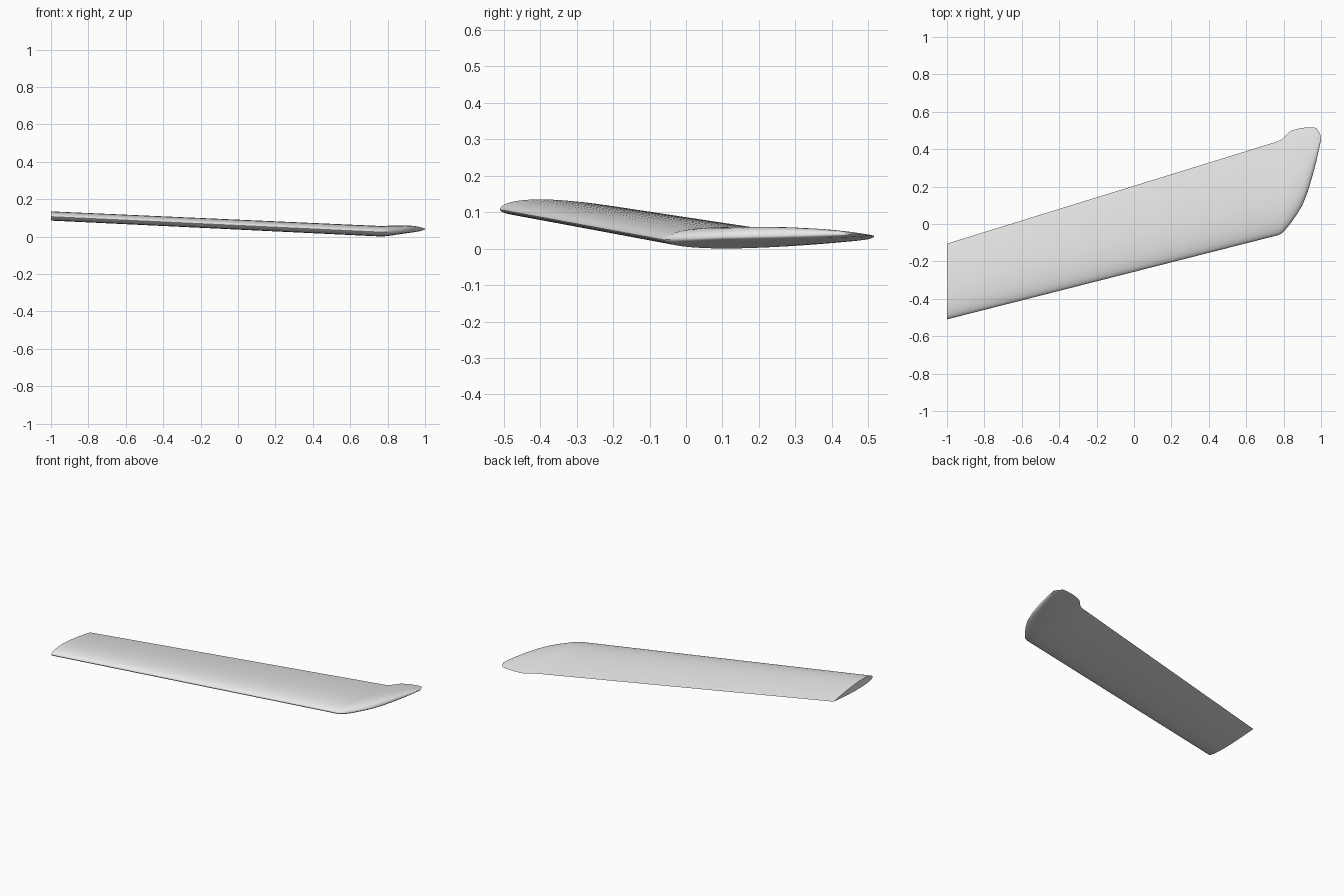
import bpy, bmesh, math

cube = bpy.data.objects.get("Cube")
if cube:
    bpy.data.objects.remove(cube, do_unlink=True)

# One plain material
paint = bpy.data.materials.new("light_grey")
paint.use_nodes = True
grey = (0.8, 0.8, 0.8, 1)
paint.diffuse_color = grey
paint.node_tree.nodes["Principled BSDF"].inputs["Base Color"].default_value = grey

# Stations: x, leading y, trailing y, leading z, trailing z, rise above, drop below
ROOT = (-1, -0.51, -0.105, 0.107, 0.1, 0.03, 0.019)
JOINT = (0.77, -0.06, 0.442, 0.024, 0.019, 0.034, 0.022)
TIP = [
    (0.79, -0.05, 0.453, 0.025, 0.02, 0.034, 0.021),
    (0.81, -0.03, 0.473, 0.026, 0.022, 0.034, 0.02),
    (0.835, 0, 0.497, 0.027, 0.025, 0.033, 0.018),
    (0.87, 0.05, 0.508, 0.029, 0.028, 0.031, 0.015),
    (0.9, 0.1, 0.514, 0.031, 0.031, 0.029, 0.013),
    (0.93, 0.175, 0.516, 0.033, 0.033, 0.025, 0.011),
    (0.955, 0.26, 0.516, 0.035, 0.035, 0.02, 0.009),
    (0.975, 0.335, 0.514, 0.037, 0.036, 0.014, 0.007),
    (0.988, 0.395, 0.493, 0.039, 0.038, 0.008, 0.005),
    (1, 0.45, 0.47, 0.04, 0.04, 0.002, 0.002),
]
SPANS = 12
STEPS = 20


def thickness(t):
    """Aerofoil half thickness along the chord, peaking at one."""
    return 2 * (1.4845 * math.sqrt(t) - 0.63 * t - 1.758 * t**2
                + 1.4215 * t**3 - 0.518 * t**4)


def section(x, y0, y1, z0, z1, rise, drop):
    """Closed loop: over the top to the trailing edge, back underneath."""
    loop = []
    for i in range(2 * STEPS):
        a = math.pi * i / STEPS
        t = (1 - math.cos(a)) / 2
        h = max(thickness(t), 0) * (rise if i <= STEPS else -drop)
        loop.append((x, y0 + (y1 - y0) * t, z0 + (z1 - z0) * t + h))
    return loop


# Straight panel followed by the raked, rounded tip
stations = [tuple(a + (b - a) * i / SPANS for a, b in zip(ROOT, JOINT))
            for i in range(SPANS + 1)] + TIP
bm = bmesh.new()
rings = [[bm.verts.new(p) for p in section(*s)] for s in stations]
n = 2 * STEPS
for a, b in zip(rings, rings[1:]):
    for i in range(n):
        j = (i + 1) % n
        bm.faces.new((a[i], a[j], b[j], b[i]))

# Root and tip end caps
bm.faces.new(rings[0])
bm.faces.new(rings[-1])
bmesh.ops.recalc_face_normals(bm, faces=bm.faces)

mesh = bpy.data.meshes.new("wing_panel")
bm.to_mesh(mesh)
bm.free()
mesh.materials.append(paint)
wing = bpy.data.objects.new("wing_panel", mesh)
bpy.context.collection.objects.link(wing)

# Smooth skin, crisp trailing edge and root
bpy.ops.object.select_all(action="DESELECT")
wing.select_set(True)
bpy.context.view_layer.objects.active = wing
bpy.ops.object.shade_smooth_by_angle(angle=math.radians(40))
